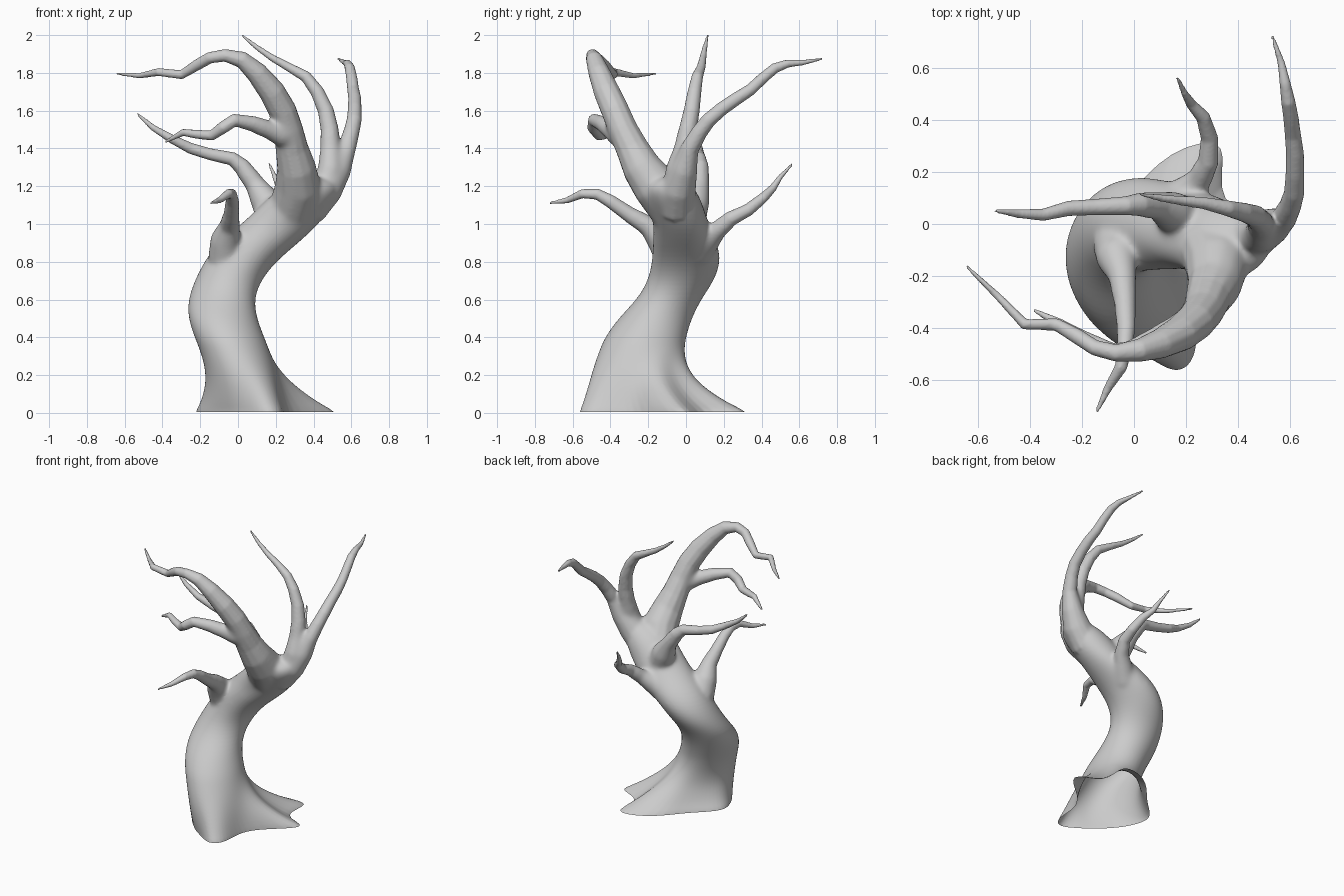
import bpy, bmesh
from math import sin, cos, pi
from mathutils import Vector

N = 16
combined = bmesh.new()


def link(name, data):
    ob = bpy.data.objects.new(name, data)
    bpy.context.collection.objects.link(ob)
    return ob


def bake(ob):
    """Return the evaluated mesh and drop the source object."""
    dg = bpy.context.evaluated_depsgraph_get()
    me = bpy.data.meshes.new_from_object(ob.evaluated_get(dg))
    bpy.data.objects.remove(ob)
    return me


def branch(*pts):
    """Tapered, slightly kinked branch through (x, y, z, radius) points."""
    cu = bpy.data.curves.new("branch", 'CURVE')
    cu.dimensions = '3D'
    cu.bevel_depth = 1.0
    cu.bevel_resolution = 4
    cu.use_fill_caps = True
    sp = cu.splines.new('POLY')
    sp.points.add(len(pts) - 1)
    for p, (x, y, z, r) in zip(sp.points, pts):
        p.co = (x, y, z, 1)
        p.radius = r
    combined.from_mesh(bake(link("branch", cu)))


# Trunk: stacked ellipses (z, xmin, xmax, ymin, ymax)
slices = [(.4, -.23, .14, -.43, 0), (.5, -.265, .1, -.36, .03),
          (.6, -.265, .085, -.26, .08), (.7, -.23, .12, -.2, .15), (.8, -.18, .2, -.18, .185),
          (.9, -.11, .32, -.175, .17), (1.0, .02, .43, -.17, .12), (1.1, .12, .5, -.2, .09),
          (1.19, .22, .54, -.22, .05), (1.25, .34, .48, -.15, -.02)]
foot = (0, -.14, .22, -.52, -.03)
# Root outline on the ground, counter-clockwise from +x
roots = [(.29, -.2), (.65, .04), (.28, .06), (.42, .38), (.13, .31), (-.03, .1),
         (-.14, .0), (-.24, -.1), (-.22, -.2), (-.17, -.3), (-.1, -.38), (-.02, -.46),
         (.06, -.51), (.17, -.59), (.25, -.52), (.24, -.35)]


def ellipse(s):
    _, a, b, c, d = s
    return [Vector(((a + b) / 2 + (b - a) * .51 * cos(2 * pi * k / N),
                    (c + d) / 2 + (d - c) * .51 * sin(2 * pi * k / N))) for k in range(N)]


rings = []
for z in (-.12, -.06, 0, .04, .08, .14, .2, .27, .34):
    h = max(z, 0)
    f = ((.36 - h) / .36) ** 2.2 if h < .36 else 0
    rings.append((z, [a.lerp(b, (h / .4) ** 2).lerp(Vector(r), f)
                      for a, b, r in zip(ellipse(foot), ellipse(slices[0]), roots)]))
rings += [(s[0], ellipse(s)) for s in slices]

bm = bmesh.new()
loops = [[bm.verts.new((p.x, p.y, z)) for p in pts] for z, pts in rings]
for lo, hi in zip(loops, loops[1:]):
    for k in range(N):
        bm.faces.new((lo[k], lo[(k + 1) % N], hi[(k + 1) % N], hi[k]))
bm.faces.new(loops[0][::-1])
bm.faces.new(loops[-1])
me = bpy.data.meshes.new("trunk")
bm.to_mesh(me)
bm.free()
trunk = link("trunk", me)
trunk.modifiers.new("round", 'SUBSURF').levels = 2
combined.from_mesh(bake(trunk))

# Big limb arching forward and left
branch((.17, -.02, .93, .08), (.28, -.08, 1.08, .12), (.32, -.16, 1.2, .125), (.31, -.235, 1.3, .105),
       (.285, -.285, 1.4, .088), (.265, -.335, 1.5, .08), (.235, -.375, 1.6, .075),
       (.18, -.42, 1.7, .07), (.1, -.46, 1.8, .058), (.02, -.485, 1.87, .045),
       (-.07, -.495, 1.893, .034), (-.15, -.475, 1.88, .031), (-.22, -.43, 1.84, .03),
       (-.3, -.385, 1.79, .025), (-.42, -.385, 1.805, .022), (-.52, -.28, 1.785, .015),
       (-.645, -.16, 1.795, .007))
# Twig off the big limb
branch((.28, -.32, 1.43, .045), (.23, -.36, 1.47, .062), (.16, -.4, 1.5, .05),
       (.08, -.44, 1.53, .042), (-.02, -.485, 1.55, .035), (-.08, -.49, 1.51, .033),
       (-.14, -.46, 1.468, .028), (-.22, -.42, 1.475, .024), (-.29, -.38, 1.485, .02),
       (-.385, -.33, 1.435, .008))
# Left branch
branch((.21, 0, .96, .06), (.19, .02, 1.04, .09), (.14, .05, 1.13, .08), (.09, .07, 1.21, .055),
       (.02, .075, 1.305, .045), (-.03, .07, 1.345, .037), (-.15, .065, 1.37, .032),
       (-.25, .06, 1.4, .03), (-.35, .035, 1.45, .024), (-.45, .04, 1.51, .017),
       (-.535, .05, 1.585, .007))
# Back branch
branch((.05, .02, .76, .05), (.14, .07, .85, .075), (.2, .12, .92, .068), (.25, .17, .97, .05),
       (.285, .24, 1.03, .04), (.29, .33, 1.075, .034), (.265, .41, 1.14, .028),
       (.22, .46, 1.19, .021), (.195, .5, 1.25, .014), (.165, .565, 1.32, .007))
# Front branch
branch((-.05, -.03, .72, .06), (-.07, -.08, .83, .09), (-.065, -.13, .92, .083),
       (-.045, -.2, .99, .056), (-.035, -.3, 1.05, .042), (-.03, -.4, 1.12, .036),
       (-.035, -.47, 1.158, .03), (-.05, -.55, 1.16, .025), (-.1, -.63, 1.125, .017),
       (-.145, -.725, 1.11, .007))
# Right branch sweeping backward
branch((.27, -.02, .98, .06), (.38, -.05, 1.09, .1), (.465, -.04, 1.19, .095),
       (.53, -.01, 1.29, .072), (.575, .02, 1.4, .05), (.6, .07, 1.485, .043),
       (.615, .12, 1.55, .04), (.618, .19, 1.61, .037), (.618, .27, 1.665, .035),
       (.61, .34, 1.71, .032), (.602, .41, 1.775, .03), (.592, .47, 1.825, .028),
       (.58, .54, 1.85, .022), (.565, .62, 1.855, .015), (.53, .725, 1.875, .007))
# Tall top branch
branch((.4, -.07, 1.1, .05), (.46, -.05, 1.19, .075), (.49, -.04, 1.29, .07),
       (.49, -.01, 1.4, .056), (.485, .01, 1.5, .048), (.465, .03, 1.6, .043),
       (.42, .045, 1.7, .037), (.36, .06, 1.78, .031), (.27, .08, 1.83, .024),
       (.18, .09, 1.88, .019), (.1, .1, 1.935, .014), (.02, .115, 2.0, .007))

# Fuse everything into one skin
bmesh.ops.remove_doubles(combined, verts=combined.verts, dist=1e-5)
me = bpy.data.meshes.new("parts")
combined.to_mesh(me)
combined.free()
fuse = link("parts", me)
rm = fuse.modifiers.new("fuse", 'REMESH')
rm.mode = 'VOXEL'
rm.voxel_size = .008
skin = bake(fuse)

# Open the hollow underside
bm = bmesh.new()
bm.from_mesh(skin)
bmesh.ops.bisect_plane(bm, geom=bm.verts[:] + bm.edges[:] + bm.faces[:], dist=1e-5,
                       plane_co=(0, 0, .006), plane_no=(0, 0, -1), clear_outer=True)
bm.to_mesh(skin)
bm.free()
skin.name = "twisted_tree"
tree = link("twisted_tree", skin)

# Soften the forks, lightly relax the rest
joints = [((.42, -.12, 1.24), .24), ((.52, -.02, 1.36), .12), ((.22, -.37, 1.48), .13),
          ((.13, .04, 1.1), .19), ((.17, .11, .9), .18), ((-.05, -.14, .9), .2),
          ((.27, -.16, 1.08), .2)]
group = tree.vertex_groups.new(name="forks")
for v in skin.vertices:
    w = max(1 - (v.co - Vector(c)).length / r for c, r in joints)
    low = .06 if v.co.z > .03 else 0
    group.add([v.index], max(low, min(1, w * 2)), 'REPLACE')
sm = tree.modifiers.new("soften_forks", 'SMOOTH')
sm.vertex_group = "forks"
sm.factor = .5
sm.iterations = 60
for p in skin.polygons:
    p.use_smooth = True
